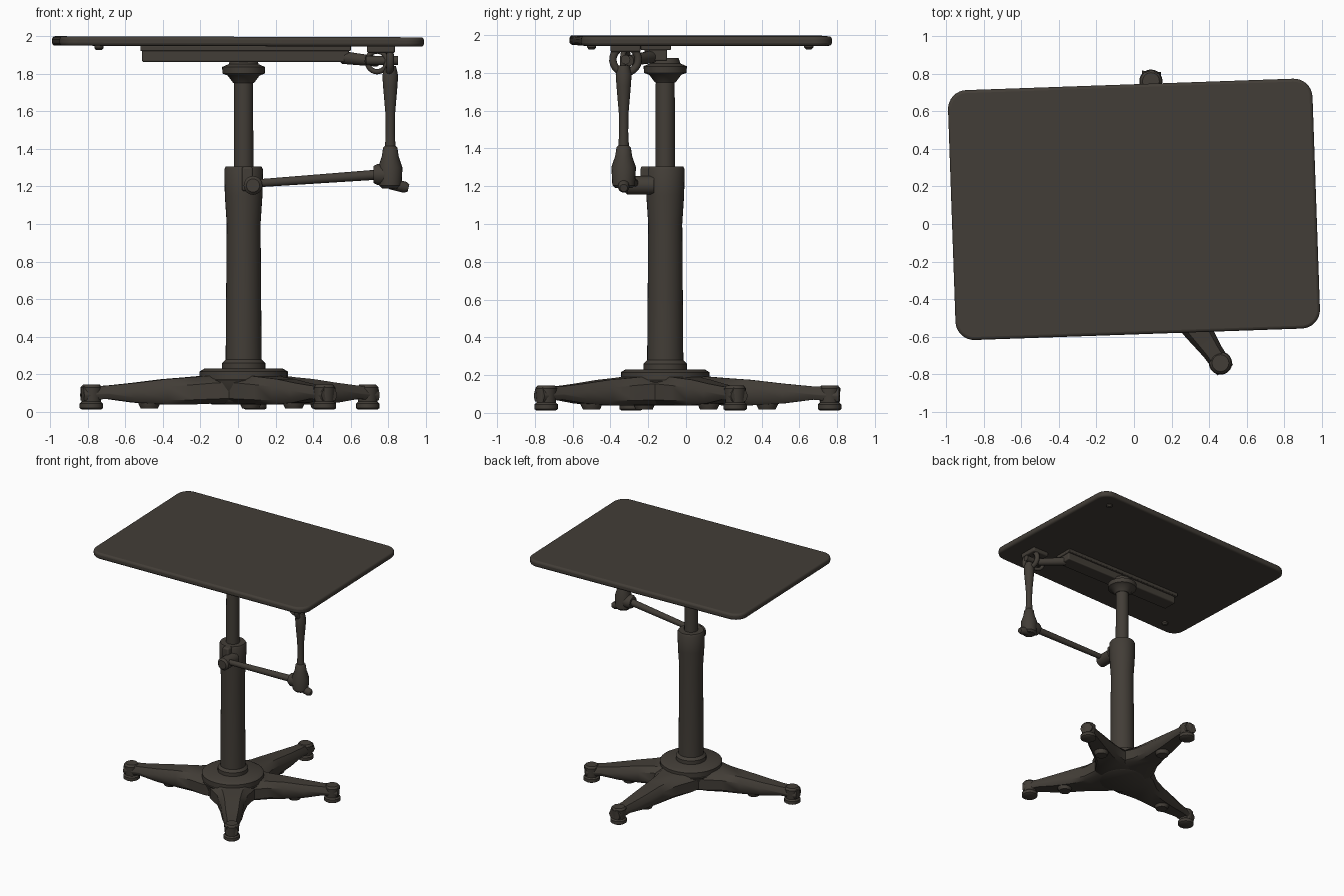
import bpy, bmesh, math
from mathutils import Vector, Matrix

old = bpy.data.objects.get("Cube")
if old:
    bpy.data.objects.remove(old)

paint = bpy.data.materials.new("dark_bronze")
paint.use_nodes = True
COLOUR = (0.055, 0.047, 0.038, 1)
paint.diffuse_color = COLOUR
bsdf = next(n for n in paint.node_tree.nodes if n.type == 'BSDF_PRINCIPLED')
bsdf.inputs["Base Color"].default_value = COLOUR
bsdf.inputs["Roughness"].default_value = 0.7


def finish(name, bm, bevel=0.0, segments=3):
    bmesh.ops.recalc_face_normals(bm, faces=bm.faces)
    mesh = bpy.data.meshes.new(name)
    bm.to_mesh(mesh)
    bm.free()
    obj = bpy.data.objects.new(name, mesh)
    bpy.context.collection.objects.link(obj)
    mesh.materials.append(paint)
    if bevel:
        mod = obj.modifiers.new("soft_edges", 'BEVEL')
        mod.width, mod.segments, mod.limit_method = bevel, segments, 'ANGLE'
    bpy.ops.object.select_all(action='DESELECT')
    obj.select_set(True)
    bpy.context.view_layer.objects.active = obj
    bpy.ops.object.shade_smooth_by_angle(angle=math.radians(40))
    return obj


def loft(name, rings, bevel=0.0):
    """Skin a list of rings (equal point counts) and cap both ends."""
    bm = bmesh.new()
    loops = [[bm.verts.new(p) for p in ring] for ring in rings]
    n = len(loops[0])
    for a, b in zip(loops, loops[1:]):
        for i in range(n):
            j = (i + 1) % n
            bm.faces.new((a[i], a[j], b[j], b[i]))
    bm.faces.new(loops[0])
    bm.faces.new(loops[-1])
    return finish(name, bm, bevel)


def lathe(name, profile, origin=(0, 0, 0), axis=(0, 0, 1), sides=32):
    """Turn (distance, radius) pairs around an axis."""
    turn = Vector((0, 0, 1)).rotation_difference(Vector(axis)).to_matrix()
    angles = [math.tau * i / sides for i in range(sides)]
    return loft(name, [[Vector(origin) + turn @ Vector((r * math.cos(a), r * math.sin(a), d))
                        for a in angles] for d, r in profile])


def box(name, centre, size, bevel=0.01, turn=0.0):
    bm = bmesh.new()
    bmesh.ops.create_cube(bm, size=1, matrix=Matrix.Translation(centre)
                          @ Matrix.Rotation(turn, 4, 'Z') @ Matrix.Diagonal((*size, 1)))
    return finish(name, bm, bevel)


def torus(name, centre, ring, tube, axis):
    turn = Vector((0, 0, 1)).rotation_difference(Vector(axis)).to_matrix()
    bm = bmesh.new()
    steps, sides = 24, 10
    grid = []
    for i in range(steps):
        a = math.tau * i / steps
        row = []
        for j in range(sides):
            b = math.tau * j / sides
            r = ring + tube * math.cos(b)
            p = Vector((r * math.cos(a), r * math.sin(a), tube * math.sin(b)))
            row.append(bm.verts.new(Vector(centre) + turn @ p))
        grid.append(row)
    for i in range(steps):
        k = (i + 1) % steps
        for j in range(sides):
            m = (j + 1) % sides
            bm.faces.new((grid[i][j], grid[k][j], grid[k][m], grid[i][m]))
    return finish(name, bm)


# Tabletop: rounded corners, soft rim, turned slightly
bm = bmesh.new()
bmesh.ops.create_cube(bm, size=1, matrix=Matrix.Diagonal((1.94, 1.33, 0.05, 1)))
upright = [e for e in bm.edges if abs(e.verts[0].co.z - e.verts[1].co.z) > 0.01]
bmesh.ops.bevel(bm, geom=upright, offset=0.1, segments=8, profile=0.5, affect='EDGES')
top = finish("tabletop", bm, 0.016)
top.location = (0, 0.078, 1.971)
top.rotation_euler = (0, 0.003, math.radians(2))

# Column
COL = Vector((0.03, -0.11, 0))
lathe("base_disc", [(0.17, 0.235), (0.215, 0.235), (0.23, 0.21)], COL)
lathe("column_collar", [(0.22, 0.115), (0.26, 0.115), (0.28, 0.095)], COL)
lathe("outer_column", [(0.25, 0.096), (1.0, 0.09), (1.15, 0.1), (1.29, 0.103),
                       (1.305, 0.095)], COL)
lathe("inner_column", [(1.28, 0.052), (1.78, 0.05)], COL)
lathe("column_cap", [(1.75, 0.055), (1.79, 0.085), (1.8, 0.112), (1.835, 0.115),
                     (1.85, 0.08), (1.88, 0.07)], COL)

# Base hub and four uneven legs with levelling feet
lathe("base_hub", [(0.04, 0.17), (0.06, 0.2), (0.17, 0.24), (0.2, 0.2)], COL)
FEET = {"right": (-0.78, -0.29), "front": (0.46, -0.74),
        "left": (0.69, 0.26), "back": (0.09, 0.76)}
# (fraction along the leg, half width, bottom, top)
LEG = [(0, 0.2, 0.05, 0.2), (0.22, 0.17, 0.045, 0.195), (0.36, 0.115, 0.04, 0.185),
       (0.52, 0.09, 0.04, 0.175), (0.72, 0.075, 0.05, 0.155), (0.9, 0.055, 0.07, 0.14),
       (1.06, 0.05, 0.06, 0.135)]
for side, (x, y) in FEET.items():
    foot = Vector((x, y, 0))
    along = foot - COL
    across = Vector((-along.y, along.x, 0)).normalized()
    rings = []
    for t, w, lo, hi in LEG:
        c = COL + along * t
        shape = [(-0.75, lo), (0.75, lo), (1, lo + 0.025), (1, hi - 0.04), (0.65, hi),
                 (-0.65, hi), (-1, hi - 0.04), (-1, lo + 0.025)]
        rings.append([c + across * (w * u) + Vector((0, 0, z)) for u, z in shape])
    loft(side + "_leg", rings)
    lathe(side + "_leg_end", [(0.04, 0.05), (0.13, 0.058), (0.145, 0.045)], foot, sides=20)
    lathe(side + "_foot", [(0.012, 0.05), (0.02, 0.062), (0.045, 0.062), (0.06, 0.045)],
          foot, sides=20)
    lathe(side + "_leg_stud", [(0.018, 0.045), (0.05, 0.06), (0.08, 0.06)],
          COL + along * 0.62, sides=20)

# Support rail under the top, with its tapered end
box("support_rail", (0.04, -0.16, 1.9), (1.1, 0.12, 0.075), 0.008)
box("rail_plate", (0.04, -0.16, 1.935), (1.12, 0.16, 0.03), 0.006)
start, end = Vector((0.56, -0.18, 1.885)), Vector((0.74, -0.3, 1.865))
lathe("rail_end", [(0, 0.034), ((end - start).length, 0.028)], start, end - start, 16)

# Pivot bracket with ring on the underside
PIVOT = Vector((0.8, -0.32, 1.87))
torus("pivot_ring", PIVOT, 0.068, 0.02, (1, 0.15, 0))
torus("clamp_ring", PIVOT + Vector((-0.06, 0, -0.005)), 0.055, 0.014, (0.3, 1, 0))
lathe("pivot_pin", [(0, 0.025), (0.17, 0.025)], PIVOT - Vector((0.12, 0, 0)), (1, 0, 0), 16)
box("pivot_mount", PIVOT + Vector((-0.04, 0, 0.06)), (0.15, 0.16, 0.04))

# Hanging rod and lower joint
lathe("hanging_rod", [(0, 0.03), (0.12, 0.024), (0.22, 0.026), (0.36, 0.038),
                      (0.42, 0.042), (0.47, 0.03)], (0.81, -0.33, 1.37), (0, 0, 1), 20)
lathe("lower_joint", [(0, 0.045), (0.015, 0.06), (0.11, 0.065), (0.17, 0.045),
                      (0.215, 0.038), (0.225, 0.028)], (0.81, -0.33, 1.19), (0, 0, 1), 20)
lathe("joint_elbow", [(0, 0.045), (0.02, 0.055), (0.07, 0.055), (0.09, 0.03)],
      (0.72, -0.33, 1.263), (1, 0, 0), 16)
lathe("joint_knob", [(0, 0.03), (0.08, 0.03), (0.1, 0.02)],
      (0.81, -0.33, 1.215), (1, 0, -0.25), 16)

# Side arm with its clamp on the column
a, b = Vector((0.08, -0.27, 1.215)), Vector((0.75, -0.33, 1.263))
lathe("side_arm", [(0, 0.021), ((b - a).length, 0.027)], a, b - a, 16)
lathe("arm_clamp", [(0, 0.05), (0.14, 0.05), (0.155, 0.035)], (0.08, -0.17, 1.205), (0, -1, 0), 20)
box("clamp_bracket", (0.05, -0.21, 1.24), (0.06, 0.06, 0.13), 0.012)

# Small studs under the top
for name, x, y in (("back_stud", 0.8, 0.65), ("front_stud", -0.74, -0.5)):
    lathe(name, [(1.925, 0.015), (1.935, 0.024), (1.955, 0.024)], (x, y, 0), sides=12)
